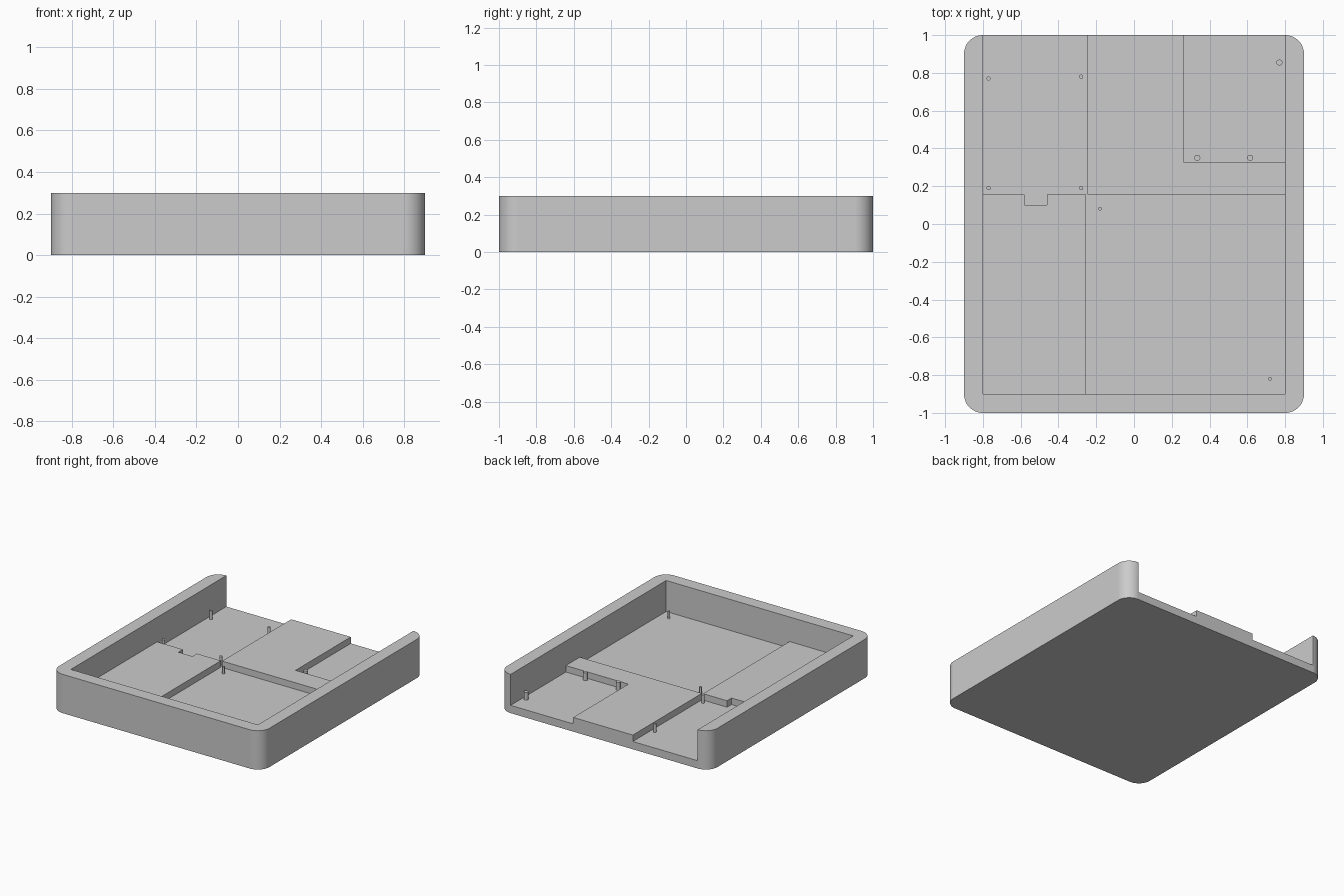
import bpy, bmesh, math

cube = bpy.data.objects.get("Cube")
if cube:
    bpy.data.objects.remove(cube, do_unlink=True)

FLOOR, DECK, RIM = 0.06, 0.11, 0.30
INNER_X, INNER_FRONT = 0.8, -0.9
CORNER = 0.1
PAST = 1.2  # cutters run out through the open back

grey = bpy.data.materials.new("light_grey")
grey.use_nodes = True
grey.diffuse_color = (0.6, 0.6, 0.6, 1)
grey.node_tree.nodes["Principled BSDF"].inputs["Base Color"].default_value = (0.6, 0.6, 0.6, 1)


def prism(name, outline, z0, z1):
    """Extrude a closed outline from z0 to z1."""
    bm = bmesh.new()
    base = bm.faces.new([bm.verts.new((x, y, z0)) for x, y in outline])
    top = bmesh.ops.extrude_face_region(bm, geom=[base])
    verts = [v for v in top["geom"] if isinstance(v, bmesh.types.BMVert)]
    bmesh.ops.translate(bm, vec=(0, 0, z1 - z0), verts=verts)
    bmesh.ops.recalc_face_normals(bm, faces=bm.faces)
    mesh = bpy.data.meshes.new(name)
    bm.to_mesh(mesh)
    bm.free()
    mesh.materials.append(grey)
    obj = bpy.data.objects.new(name, mesh)
    bpy.context.collection.objects.link(obj)
    return obj


def select(obj):
    bpy.ops.object.select_all(action="DESELECT")
    obj.select_set(True)
    bpy.context.view_layer.objects.active = obj


def rectangle(x0, y0, x1, y1):
    return [(x0, y0), (x1, y0), (x1, y1), (x0, y1)]


def rounded_rectangle(hx, hy, r, steps=16):
    points = []
    for i, (sx, sy) in enumerate([(1, 1), (-1, 1), (-1, -1), (1, -1)]):
        for k in range(steps + 1):
            a = math.pi / 2 * (i + k / steps)
            points.append((sx * (hx - r) + r * math.cos(a), sy * (hy - r) + r * math.sin(a)))
    return points


# Tray body with rounded corners
tray = prism("tray", rounded_rectangle(0.9, 1.0, CORNER), 0, RIM)

# Space above the raised deck, open at the back
deck_space = prism("deck_space", rectangle(-INNER_X, INNER_FRONT, INNER_X, PAST), DECK, 0.5)

# Low pocket: back left with a notch, joined at a corner to the front right
low_outline = [(-INNER_X, PAST), (-INNER_X, 0.155), (-0.58, 0.155), (-0.58, 0.1),
               (-0.46, 0.1), (-0.46, 0.155), (-0.255, 0.155), (-0.255, INNER_FRONT),
               (INNER_X, INNER_FRONT), (INNER_X, 0.155), (-0.245, 0.155), (-0.245, PAST)]
low_pocket = prism("low_pocket", low_outline, FLOOR, 0.5)

# Low pocket at the back right
corner_pocket = prism("corner_pocket", rectangle(0.265, 0.325, INNER_X, PAST), FLOOR, 0.5)

for cutter in (deck_space, low_pocket, corner_pocket):
    cutter.hide_render = True
    cut = tray.modifiers.new(cutter.name, "BOOLEAN")
    cut.operation, cut.solver, cut.object = "DIFFERENCE", "EXACT", cutter
    select(tray)
    bpy.ops.object.modifier_apply(modifier=cut.name)
    bpy.data.objects.remove(cutter, do_unlink=True)

select(tray)
bpy.ops.object.shade_smooth_by_angle(angle=math.radians(30))
weighted = tray.modifiers.new("weighted_normals", "WEIGHTED_NORMAL")
weighted.keep_sharp = True

# Locating pins: x, y, radius, top
PINS = {
    "back_left_pin": [(x, y, 0.011, 0.125) for x, y in
                      [(-0.77, 0.77), (-0.28, 0.78), (-0.77, 0.19), (-0.28, 0.19)]],
    "corner_pin": [(x, y, 0.016, 0.12) for x, y in
                   [(0.77, 0.855), (0.335, 0.35), (0.615, 0.35)]],
    "front_pin": [(x, y, 0.009, 0.115) for x, y in [(-0.18, 0.08), (0.72, -0.82)]],
}
for name, pins in PINS.items():
    for x, y, radius, top in pins:
        bottom = FLOOR - 0.01
        bpy.ops.mesh.primitive_cylinder_add(vertices=24, radius=radius, depth=top - bottom,
                                            location=(x, y, (top + bottom) / 2))
        pin = bpy.context.object
        pin.name = name
        pin.data.materials.append(grey)
        bpy.ops.object.shade_smooth_by_angle(angle=math.radians(30))
